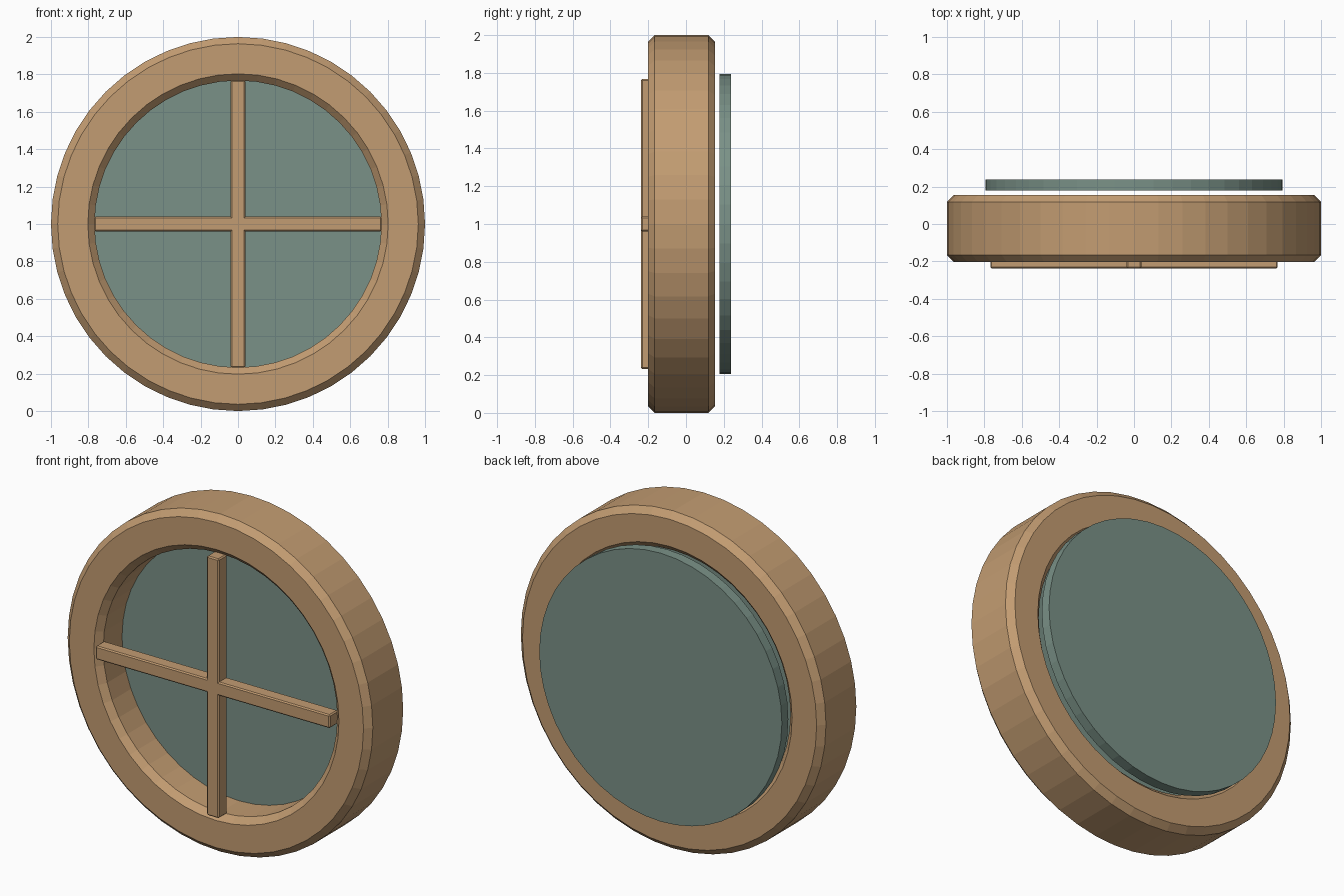
import bpy, bmesh, math

if "Cube" in bpy.data.objects:
    bpy.data.objects.remove(bpy.data.objects["Cube"])

SIDES = 48


def material(name, rgb):
    m = bpy.data.materials.new(name)
    m.diffuse_color = (*rgb, 1)
    m.use_nodes = True
    m.node_tree.nodes["Principled BSDF"].inputs["Base Color"].default_value = m.diffuse_color
    return m


wood = material("tan_wood", (0.545, 0.334, 0.168))
glass = material("grey_green_glass", (0.195, 0.285, 0.243))


def finish(bm, name, mat):
    bmesh.ops.recalc_face_normals(bm, faces=bm.faces)
    mesh = bpy.data.meshes.new(name)
    bm.to_mesh(mesh)
    bm.free()
    mesh.materials.append(mat)
    obj = bpy.data.objects.new(name, mesh)
    bpy.context.collection.objects.link(obj)
    return obj


def lathe(name, profile, mat, closed):
    """Turn a (radius, y) profile around the y axis through z = 1."""
    bm = bmesh.new()
    rings = []
    for r, y in profile:
        rings.append([bm.verts.new((r * math.cos(2 * math.pi * i / SIDES), y,
                                    1 + r * math.sin(2 * math.pi * i / SIDES)))
                      for i in range(SIDES)])
    pairs = list(zip(rings, rings[1:]))
    if closed:
        pairs.append((rings[-1], rings[0]))
    else:
        bm.faces.new(rings[0])
        bm.faces.new(rings[-1])
    for a, b in pairs:
        for i in range(SIDES):
            j = (i + 1) % SIDES
            bm.faces.new((a[i], a[j], b[j], b[i]))
    return finish(bm, name, mat)


def bar(name, size, mat):
    """Box with slightly eased edges, in the front plane of the window."""
    bm = bmesh.new()
    bmesh.ops.create_cube(bm, size=1)
    for v in bm.verts:
        v.co = [c * s for c, s in zip(v.co, size)]
        v.co.y -= 0.198
        v.co.z += 1
    bmesh.ops.bevel(bm, geom=bm.edges[:], offset=0.007, segments=1, affect='EDGES')
    return finish(bm, name, mat)


# Round frame with chamfered rims
F, B, R, I, C = -0.202, 0.154, 1.0, 0.767, 0.036
lathe("round_frame", [(R - C, F), (R, F + C), (R, B - C), (R - C, B),
                      (I + C, B), (I, B - C), (I, F + C), (I + C, F)], wood, True)

# One glass disc set inside the frame, one standing just behind it
for name, front in (("inner_pane", 0.01), ("rear_pane", 0.178)):
    lathe(name, [(0.795, front), (0.795, front + 0.06)], glass, False)

# Crossed glazing bars
bar("vertical_bar", (0.08, 0.08, 1.536), wood)
bar("horizontal_bar", (1.536, 0.08, 0.08), wood)
